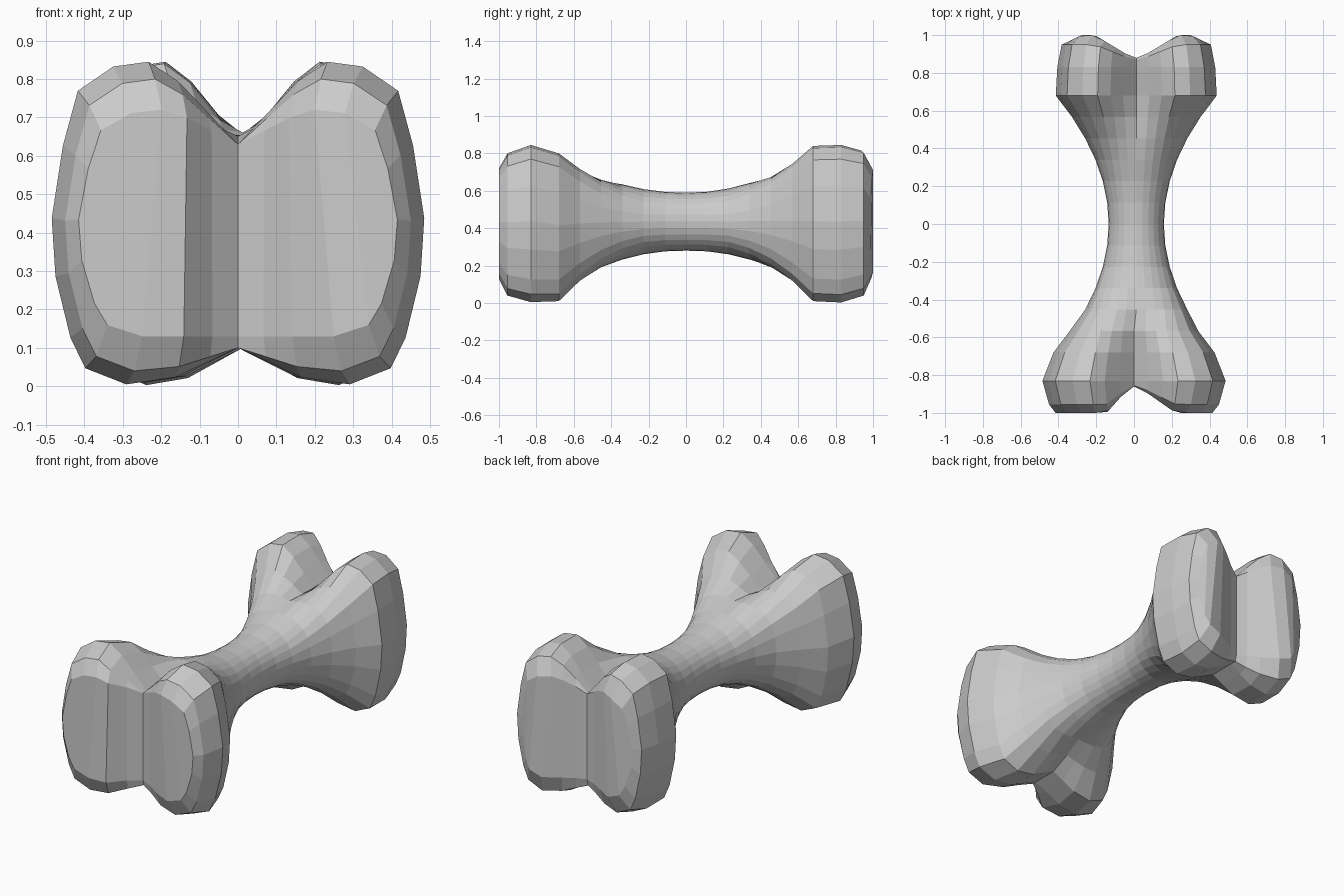
import bpy, bmesh, math

if "Cube" in bpy.data.objects:
    bpy.data.objects.remove(bpy.data.objects["Cube"])

# Right half of the knuckle section, top to bottom, in half widths / half heights
LOBE = [(0, 1), (.165, 1), (.32, 1), (.48, 1), (.67, .97), (.86, .82), (.94, .48), (1, .03),
        (.98, -.33), (.90, -.71), (.82, -.90), (.60, -1), (.34, -1), (.16, -1), (0, -1)]
N = len(LOBE)

# Knuckle rings from tip inwards: y, half width, bottom, top, groove recess
FRONT = [(-1, .415, .13, .72, .14), (-.955, .45, .04, .80, .10), (-.83, .485, .005, .845, 0)]
BACK = [(1, .35, .14, .72, .12), (.95, .395, .04, .815, .08), (.83, .418, .003, .845, 0)]


def shaft_ring(k):
    """Waist that flares towards both knuckles."""
    y = .68 * k / 6
    s = abs(k) / 6
    top = .21 if k < 0 else .25
    return (y, .146 + .28 * s ** 2, .28 - .27 * s ** 2.4, .59 + top * s ** 2.2, 0)


def section_point(ring, i, side):
    y, hw, zb, zt, recess = ring
    s = min(1, abs(y) / .68)
    t = max(0, min(1, (abs(y) - .25) / .4))          # oval waist -> two lobes
    a = math.pi * i / (N - 1)
    lx, lz = LOBE[i]
    x = hw * (math.sin(a) * (1 - t) + lx * t)
    z = (zb + zt) / 2 + (zt - zb) / 2 * (math.cos(a) * (1 - t) + lz * t)
    # notch between the lobes, top and bottom
    pull = t * max(0, 1 - lx / .42)
    if i < N // 2:
        z += pull * (min(zt, .63) - zt)
    else:
        z += pull * (max(zb, .28 - .18 * s ** 2.4) - zb)
    # groove down each end, steeper on the front left knuckle
    width = .145 if (side < 0 and y < 0) else .22
    shift = recess * max(0, min(1, (width - x) / (width - .02)))
    if y > .99:
        shift += max(0, x - .29) * .5
    centre = 0 if y < -.5 else .012
    return (centre + side * x, y - math.copysign(shift, y), z)


# Lay out the sections along the bone
bm = bmesh.new()
rings = []
for ring in FRONT + [shaft_ring(k) for k in range(-6, 7)] + BACK[::-1]:
    right = [bm.verts.new(section_point(ring, i, 1)) for i in range(N)]
    left = [bm.verts.new(section_point(ring, i, -1)) for i in range(1, N - 1)]
    rings.append((right, [right[0]] + left + [right[-1]]))

# Skin between sections
for a, b in zip(rings, rings[1:]):
    for s in (0, 1):
        for i in range(N - 1):
            bm.faces.new((a[s][i], a[s][i + 1], b[s][i + 1], b[s][i]))

# End faces, in vertical strips
for ring in (rings[0], rings[-1]):
    for half in ring:
        for i in range(N // 2):
            quad = [half[i], half[i + 1], half[N - 2 - i], half[N - 1 - i]]
            bm.faces.new(list(dict.fromkeys(quad)))

bmesh.ops.recalc_face_normals(bm, faces=bm.faces)
mesh = bpy.data.meshes.new("bone")
bm.to_mesh(mesh)
bm.free()
bone = bpy.data.objects.new("bone", mesh)
bpy.context.collection.objects.link(bone)
